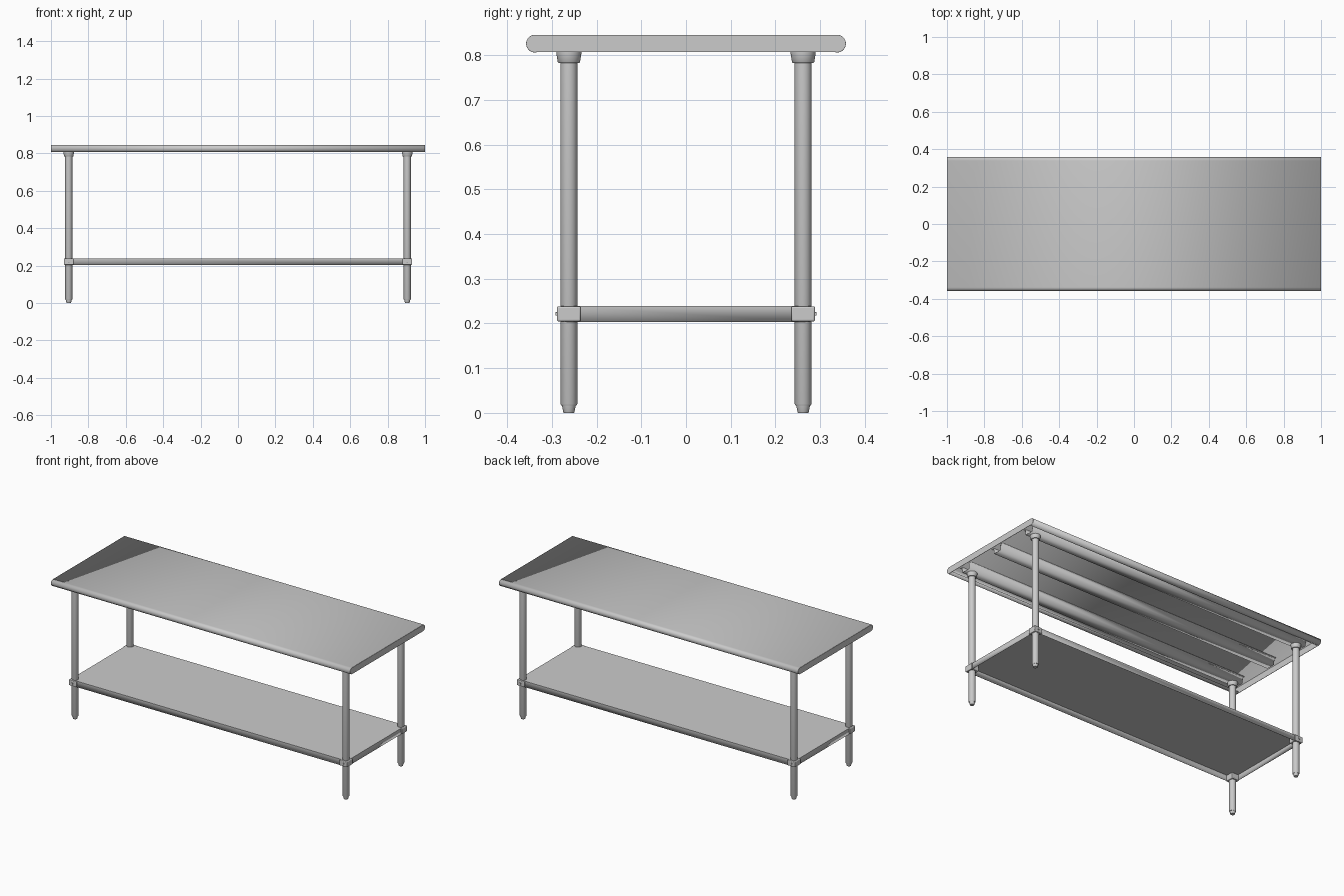
import bpy, bmesh, math

if "Cube" in bpy.data.objects:
    bpy.data.objects.remove(bpy.data.objects["Cube"])

LEG_X, LEG_Y = 0.905, 0.262
TOP_Z, RIM_R, RIM_Y = 0.845, 0.019, 0.338
RIM_Z = TOP_Z - RIM_R


def make(name, verts, faces, smooth=True):
    me = bpy.data.meshes.new(name)
    me.from_pydata(verts, [], faces)
    bm = bmesh.new()
    bm.from_mesh(me)
    bmesh.ops.recalc_face_normals(bm, faces=bm.faces)
    bm.to_mesh(me)
    bm.free()
    ob = bpy.data.objects.new(name, me)
    bpy.context.collection.objects.link(ob)
    if smooth:
        bpy.ops.object.select_all(action='DESELECT')
        bpy.context.view_layer.objects.active = ob
        ob.select_set(True)
        bpy.ops.object.shade_smooth_by_angle(angle=math.radians(35))
    return ob


def extrude_x(name, profile, x0, x1, thickness=0.0015):
    """Sheet metal: an open (y, z) profile swept along x and thickened."""
    n = len(profile)
    verts = [(x, y, z) for x in (x0, x1) for y, z in profile]
    faces = [(i, i + 1, n + i + 1, n + i) for i in range(n - 1)]
    ob = make(name, verts, faces)
    mod = ob.modifiers.new("thickness", 'SOLIDIFY')
    mod.thickness = thickness
    mod.offset = 0
    return ob


def lathe(name, profile, x, y, seg=32):
    """Closed solid turned round a vertical axis from (radius, z) points."""
    verts, faces = [], []
    for r, z in profile:
        for k in range(seg):
            a = 2 * math.pi * k / seg
            verts.append((x + r * math.cos(a), y + r * math.sin(a), z))
    for i in range(len(profile) - 1):
        for k in range(seg):
            j = (k + 1) % seg
            faces.append((i * seg + k, i * seg + j, (i + 1) * seg + j, (i + 1) * seg + k))
    faces.append(tuple(range(seg)))
    faces.append(tuple((len(profile) - 1) * seg + k for k in range(seg)))
    return make(name, verts, faces)


def box(name, centre, size, bevel=0.0):
    cx, cy, cz = centre
    sx, sy, sz = (s / 2 for s in size)
    verts = [(cx + a * sx, cy + b * sy, cz + c * sz)
             for a in (-1, 1) for b in (-1, 1) for c in (-1, 1)]
    faces = [(0, 1, 3, 2), (4, 6, 7, 5), (0, 4, 5, 1), (2, 3, 7, 6), (0, 2, 6, 4), (1, 5, 7, 3)]
    ob = make(name, verts, faces)
    if bevel:
        mod = ob.modifiers.new("bevel", 'BEVEL')
        mod.width = bevel
        mod.segments = 3
    return ob


# Worktop sheet with rolled front and back rims
roll = []
for k in range(19):
    a = math.radians(90 - k * 13)
    roll.append((RIM_Y + RIM_R * math.cos(a), RIM_Z + RIM_R * math.sin(a)))
extrude_x("worktop", [(-y, z) for y, z in reversed(roll)] + roll, -0.9985, 0.9985)

# Flat end panels closing the rolled outline
half = roll[:14] + [(RIM_Y, RIM_Z - RIM_R)]
outline = [(-y, z) for y, z in reversed(half)] + half
for side, s in (("left", -1), ("right", 1)):
    n = len(outline)
    verts = [(s * x, y, z) for x in (0.998, 1.0) for y, z in outline]
    faces = [tuple(range(n)), tuple(range(n, 2 * n))]
    faces += [(i, (i + 1) % n, n + (i + 1) % n, n + i) for i in range(n)]
    make(side + "_end_panel", verts, faces)

# Hat channels stiffening the underside
for label, y in (("front", -LEG_Y), ("middle", 0), ("back", LEG_Y)):
    hat = [(-0.045, 0.843), (-0.03, 0.843), (-0.026, 0.808),
           (0.026, 0.808), (0.03, 0.843), (0.045, 0.843)]
    extrude_x(label + "_channel", [(y + a, b) for a, b in hat], -0.95, 0.95)

# Undershelf: open tray with down-turned edges
SX, SY, S_TOP, S_BOT = 0.924, 0.281, 0.239, 0.203
corners = [(-SX, -SY), (SX, -SY), (SX, SY), (-SX, SY)]
verts = [(x, y, z) for z in (S_TOP, S_BOT) for x, y in corners]
faces = [(0, 1, 2, 3)] + [(i, (i + 1) % 4, 4 + (i + 1) % 4, 4 + i) for i in range(4)]
shelf = make("undershelf", verts, faces)
mod = shelf.modifiers.new("thickness", 'SOLIDIFY')
mod.thickness = 0.002
mod.offset = -1

# Legs with top cups, shelf sockets, set screws and feet
for fb, sy in (("front", -1), ("back", 1)):
    for lr, sx in (("left", -1), ("right", 1)):
        x, y, tag = sx * LEG_X, sy * LEG_Y, fb + "_" + lr
        lathe(tag + "_leg", [(0.017, 0.016), (0.019, 0.02), (0.019, 0.806)], x, y)
        lathe(tag + "_leg_cup", [(0.0235, 0.783), (0.025, 0.785), (0.028, 0.804),
                                 (0.028, 0.808)], x, y)
        lathe(tag + "_foot", [(0.0115, 0.0), (0.0125, 0.002), (0.0155, 0.0165)], x, y)
        box(tag + "_socket", (x, y, 0.2215), (0.052, 0.053, 0.034), 0.004)
        box(tag + "_set_screw", (x, y + sy * 0.0275, 0.2215), (0.008, 0.005, 0.008), 0.001)
